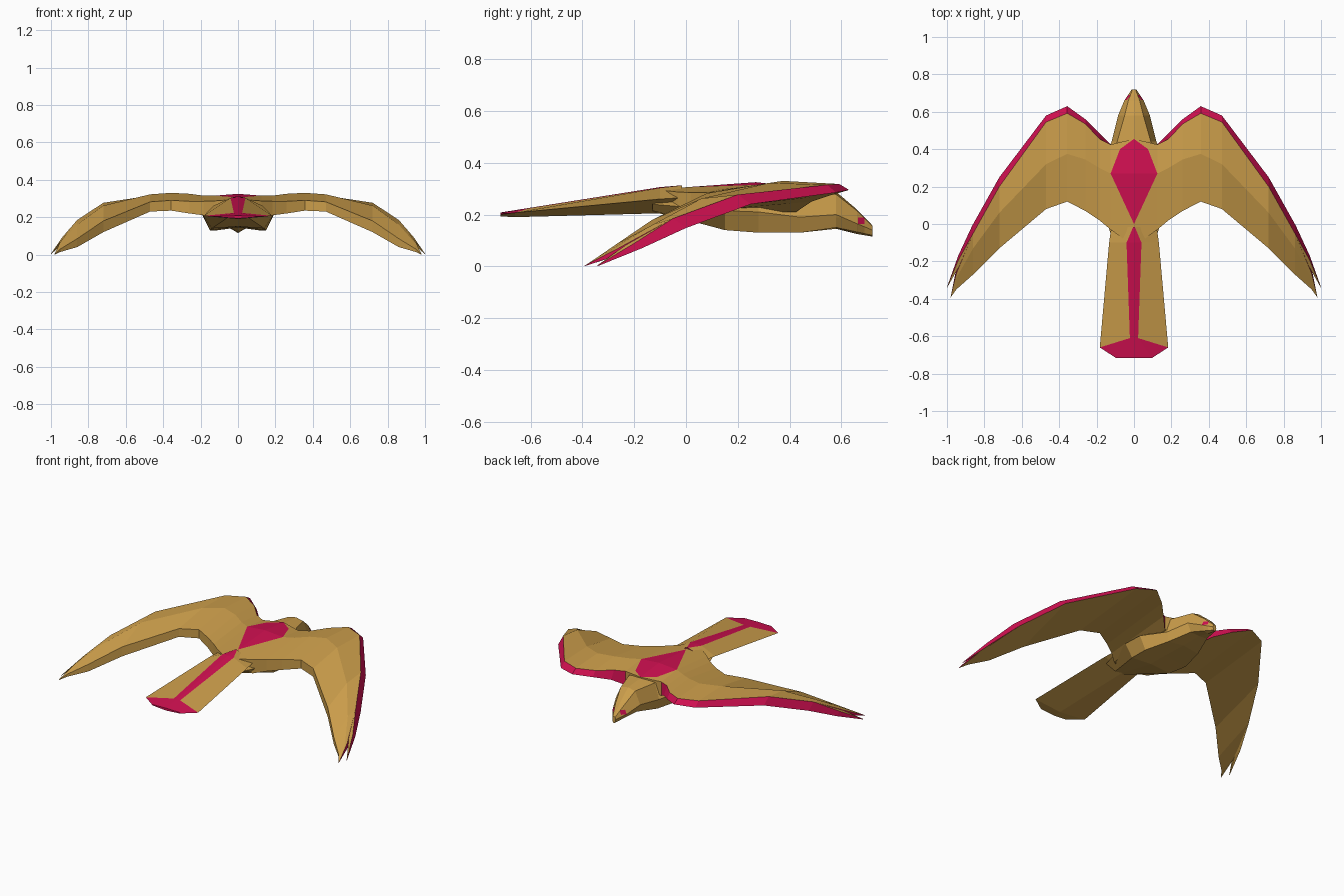
import bpy
import bmesh
from mathutils import Vector

default_cube = bpy.data.objects.get("Cube")
if default_cube:
    bpy.data.objects.remove(default_cube, do_unlink=True)


def make_material(name, colour):
    mat = bpy.data.materials.new(name)
    mat.use_nodes = True
    mat.diffuse_color = colour
    shader = next(n for n in mat.node_tree.nodes if n.type == 'BSDF_PRINCIPLED')
    shader.inputs["Base Color"].default_value = colour
    return mat


TAN, PINK = 0, 1
MATERIALS = [make_material("tan feathers", (0.6, 0.34, 0.07, 1)),
             make_material("crimson markings", (0.62, 0.005, 0.08, 1))]


def loft(rows, closed, is_pink):
    """Skin a half shape; is_pink(row, column) picks the marked faces."""
    bm = bmesh.new()
    grid = [[bm.verts.new(p) for p in row] for row in rows]
    count = len(rows[0])
    for i in range(len(rows) - 1):
        for j in range(count if closed else count - 1):
            k = (j + 1) % count
            face = bm.faces.new((grid[i][j], grid[i][k], grid[i + 1][k], grid[i + 1][j]))
            face.material_index = PINK if is_pink(i, j) else TAN
    return bm


def cut(bm, planes, select):
    """Slice the selected faces, then paint those behind every plane."""
    for point, normal in planes:
        faces = [f for f in bm.faces if select(f.calc_center_median())]
        geom = faces + list({e for f in faces for e in f.edges}) + list({v for f in faces for v in f.verts})
        bmesh.ops.bisect_plane(bm, geom=geom, dist=0.0001, plane_co=point, plane_no=normal)
    for face in bm.faces:
        c = face.calc_center_median()
        if select(c) and all((c - p).dot(n) < 0 for p, n in planes):
            face.material_index = PINK


def finish(bm, name):
    """Mirror the half, close the ends and make the object."""
    bmesh.ops.mirror(bm, geom=bm.verts[:] + bm.edges[:] + bm.faces[:], axis='X', merge_dist=0.0005)
    bmesh.ops.remove_doubles(bm, verts=bm.verts[:], dist=0.0005)
    bmesh.ops.holes_fill(bm, edges=[e for e in bm.edges if e.is_boundary], sides=0)
    bmesh.ops.recalc_face_normals(bm, faces=bm.faces[:])
    mesh = bpy.data.meshes.new(name)
    bm.to_mesh(mesh)
    bm.free()
    for mat in MATERIALS:
        mesh.materials.append(mat)
    obj = bpy.data.objects.new(name, mesh)
    bpy.context.collection.objects.link(obj)
    return obj


# Wings and back: x, then (y, z) of leading edge, upper edge, crease, trailing top and bottom
wing_stations = [
    (0, (.45, .23), (.455, .305), (.27, .325), (-.12, .297), (-.12, .22)),
    (.125, (.425, .21), (.425, .297), (.27, .315), (-.03, .287), (-.03, .2)),
    (.185, (.485, .25), (.455, .3), (.3, .315), (.02, .285), (.02, .21)),
    (.26, (.56, .275), (.535, .308), (.345, .325), (.07, .285), (.07, .22)),
    (.357, (.63, .295), (.592, .318), (.375, .33), (.12, .29), (.12, .235)),
    (.47, (.58, .285), (.545, .315), (.32, .322), (.08, .282), (.08, .23)),
    (.72, (.25, .24), (.2, .277), (.06, .262), (-.13, .18), (-.13, .12)),
    (.86, (0, .148), (-.05, .185), (-.13, .16), (-.27, .085), (-.27, .04)),
    (.95, (-.24, .05), (-.265, .068), (-.29, .058), (-.35, .03), (-.35, .014)),
    (.98, (-.388, .002), (-.389, .004), (-.39, .003), (-.392, .002), (-.392, 0)),
]
wings = loft([[(s[0], y, z) for y, z in s[1:]] for s in wing_stations], True,
             lambda i, j: j == 0 and i > 0)

# Back marking: diamond cut into the top faces
outline = [Vector(p) for p in ((0, 0, 0), (.125, .27, 0), (.075, .4, 0), (0, .455, 0))]
diamond = [(a, Vector((b.y - a.y, a.x - b.x, 0)).normalized()) for a, b in zip(outline, outline[1:])]
cut(wings, diamond, lambda c: c.x < .125 and c.z > .28)
finish(wings, "wings_and_back")

# Split leading feathers at the wing tips
feather_stations = [
    (.86, (.002, .149), (-.05, .185), (-.12, .16), (-.1, .135)),
    (.94, (-.17, .07), (-.195, .092), (-.235, .08), (-.22, .058)),
    (1, (-.338, .002), (-.339, .005), (-.342, .004), (-.341, .001)),
]
finish(loft([[(s[0], y, z) for y, z in s[1:]] for s in feather_stations], True,
            lambda i, j: j == 0), "wing_tip_feathers")

# Body and head: y, then (x, z) from the top centre round to the bottom centre
body_stations = [
    (-.13, (0, .25), (.08, .25), (.1, .24), (.03, .215), (0, .21)),
    (.15, (0, .26), (.1, .26), (.19, .215), (.14, .14), (0, .15)),
    (.28, (0, .265), (.1, .26), (.19, .21), (.15, .13), (0, .15)),
    (.44, (0, .3), (.09, .287), (.12, .19), (.11, .13), (0, .145)),
    (.58, (0, .288), (.05, .278), (.085, .2), (.06, .15), (0, .145)),
    (.66, (0, .22), (.03, .215), (.052, .165), (.03, .133), (0, .125)),
    (.72, (0, .158), (.008, .155), (.012, .14), (.008, .12), (0, .115)),
]
body = loft([[(x, s[0], z) for x, z in s[1:]] for s in body_stations], False, lambda i, j: False)

# Eyes: small squares cut into the sides of the head
eye = Vector((0, .677, .176))
eye_planes = [(eye + Vector(n) * .013, Vector(n))
              for n in ((0, 1, 0), (0, -1, 0), (0, 0, 1), (0, 0, -1))]
cut(body, eye_planes, lambda c: c.y > .62 and c.x > .015)
finish(body, "body_and_head")

# Tail: centre ridge, stripe edge, outer edge, underside centre
tail_rows = [
    [(0, -.015, .313), (.004, -.015, .312), (.122, -.02, .265), (0, -.02, .2)],
    [(0, -.1, .306), (.04, -.1, .303), (.133, -.1, .26), (0, -.1, .205)],
    [(0, -.61, .225), (.022, -.61, .223), (.183, -.66, .207), (0, -.66, .19)],
    [(0, -.717, .208), (.095, -.717, .206), (.095, -.717, .2), (0, -.717, .193)],
]
finish(loft(tail_rows, False, lambda i, j: j == 0 or (i == 2 and j == 1)), "tail")
